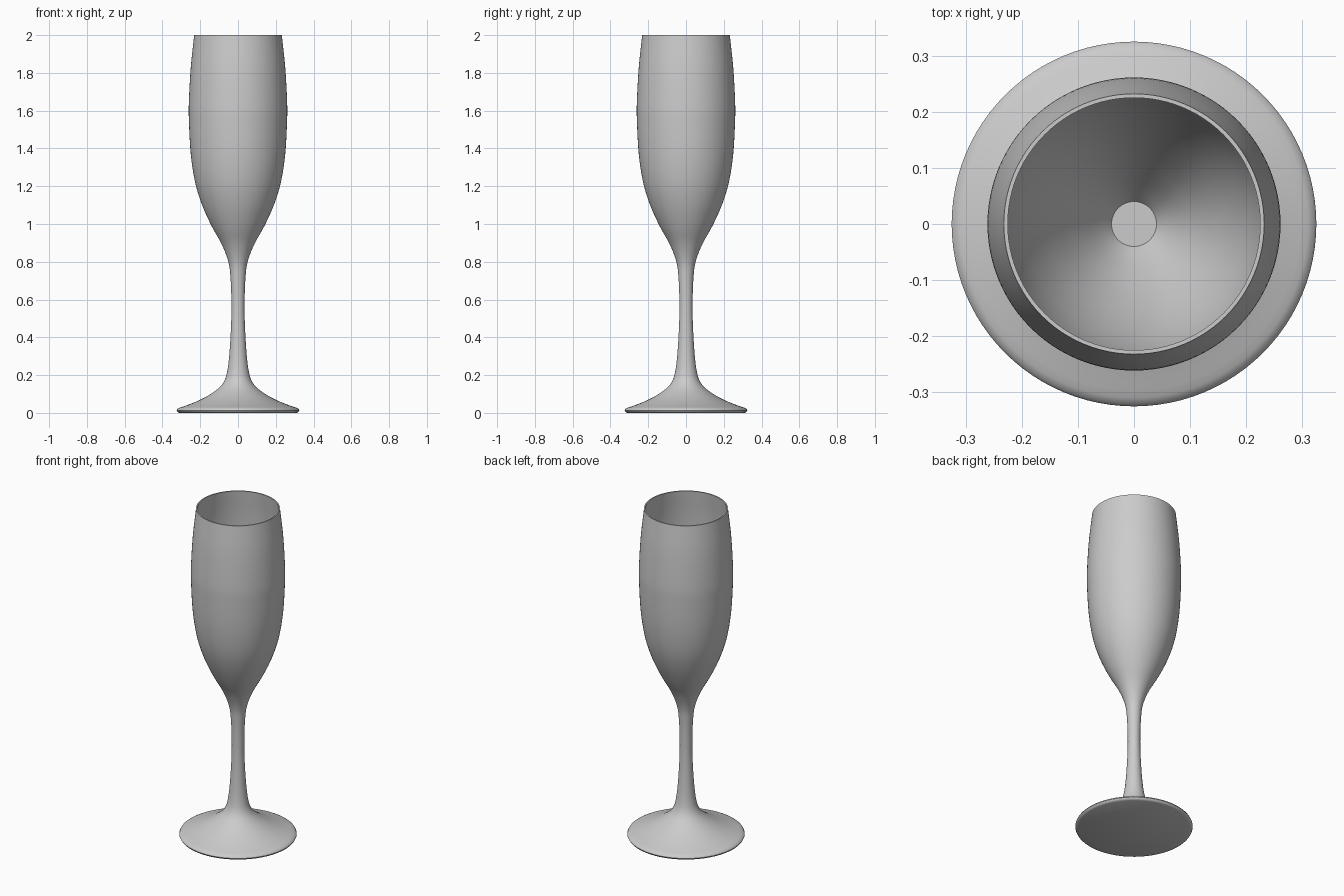
import bpy, bmesh, math
from mathutils import Vector

if "Cube" in bpy.data.objects:
    bpy.data.objects.remove(bpy.data.objects["Cube"], do_unlink=True)

SEGMENTS = 96

glass = bpy.data.materials.new("light grey")
glass.use_nodes = True
grey = (0.6, 0.6, 0.6, 1)
glass.diffuse_color = grey
glass.node_tree.nodes["Principled BSDF"].inputs["Base Color"].default_value = grey


def smooth_curve(points, steps=5):
    """Catmull-Rom curve through (radius, height) points."""
    p = [Vector(q) for q in points]
    p = [2 * p[0] - p[1]] + p + [2 * p[-1] - p[-2]]
    out = []
    for a, b, c, d in zip(p, p[1:], p[2:], p[3:]):
        for i in range(steps):
            t = i / steps
            out.append(0.5 * (2 * b + (c - a) * t + (2 * a - 5 * b + 4 * c - d) * t**2
                              + (3 * b - a - 3 * c + d) * t**3))
    return out + [p[-2]]


def lathe(name, profile):
    """Turn a profile around the z axis."""
    bm = bmesh.new()
    verts = [bm.verts.new((r, 0, z)) for r, z in profile]
    edges = [bm.edges.new(pair) for pair in zip(verts, verts[1:])]
    bmesh.ops.spin(bm, geom=verts + edges, cent=(0, 0, 0), axis=(0, 0, 1),
                   angle=math.tau, steps=SEGMENTS)
    bmesh.ops.remove_doubles(bm, verts=bm.verts, dist=0.00005)
    bmesh.ops.recalc_face_normals(bm, faces=bm.faces)
    mesh = bpy.data.meshes.new(name)
    bm.to_mesh(mesh)
    bm.free()
    mesh.materials.append(glass)
    obj = bpy.data.objects.new(name, mesh)
    bpy.context.collection.objects.link(obj)
    bpy.ops.object.select_all(action="DESELECT")
    obj.select_set(True)
    bpy.context.view_layer.objects.active = obj
    bpy.ops.object.shade_smooth_by_angle(angle=math.radians(40))


# Flat underside and rounded edge of the foot
foot = [(0, 0), (0.31, 0), (0.321, 0.005), (0.325, 0.013), (0.321, 0.021)]

# Foot top, stem and outside of the bowl
outside = smooth_curve([
    (0.31, 0.027), (0.24, 0.052), (0.17, 0.085), (0.11, 0.125), (0.075, 0.165),
    (0.057, 0.22), (0.045, 0.32), (0.036, 0.48), (0.035, 0.6), (0.04, 0.72),
    (0.051, 0.8), (0.085, 0.89), (0.14, 0.99), (0.19, 1.1), (0.227, 1.22),
    (0.25, 1.37), (0.26, 1.55), (0.26, 1.65), (0.25, 1.83), (0.232, 2.0)])

# Inside of the bowl, from the rim to its flat bottom
inside = smooth_curve([
    (0.225, 2.0), (0.243, 1.83), (0.252, 1.65), (0.252, 1.55), (0.242, 1.37),
    (0.218, 1.22), (0.18, 1.1), (0.128, 0.99), (0.075, 0.9), (0.04, 0.85)])

lathe("champagne_flute", foot + outside + inside + [(0, 0.85)])
